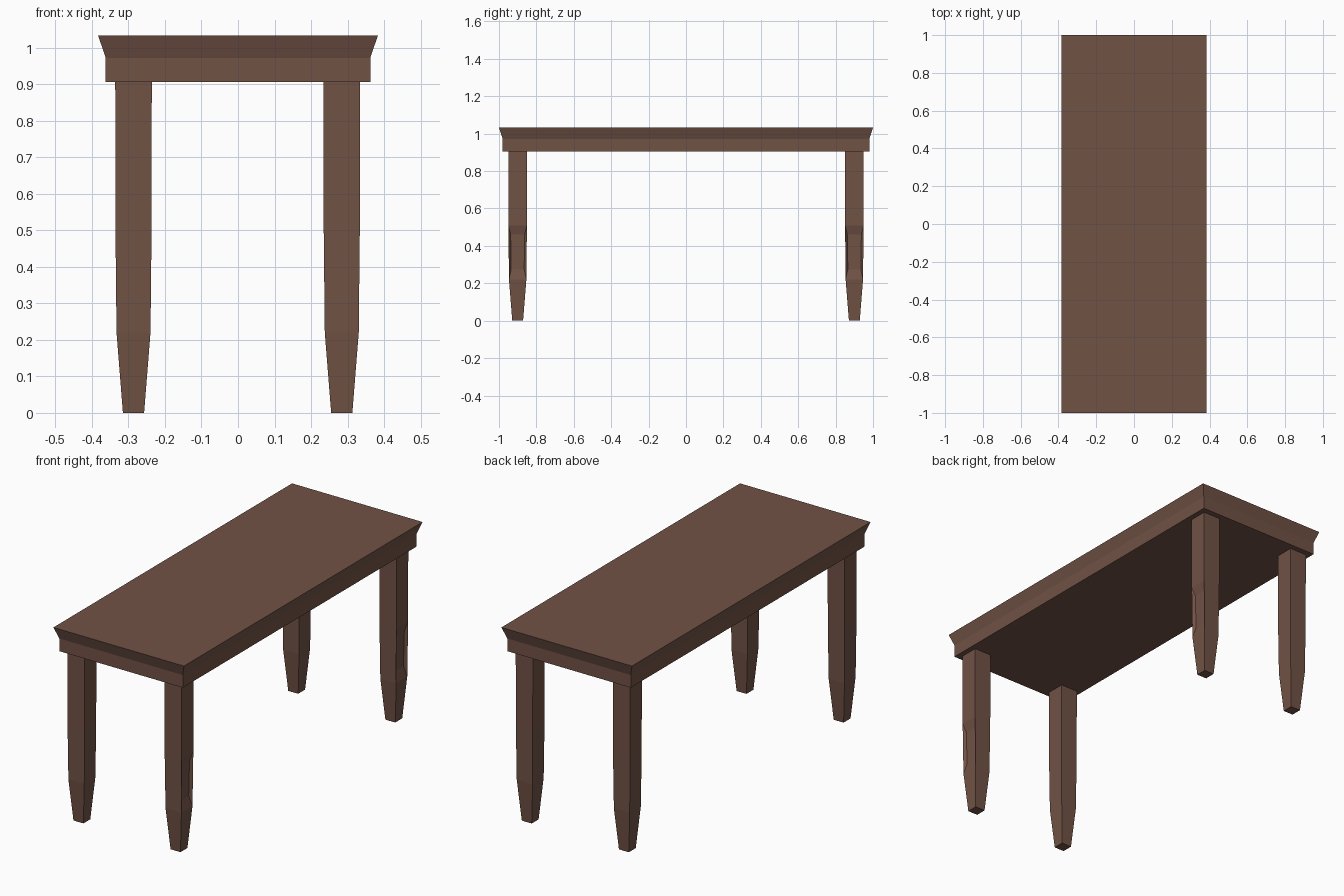
import bpy, bmesh

if "Cube" in bpy.data.objects:
    bpy.data.objects.remove(bpy.data.objects["Cube"])

wood = bpy.data.materials.new("dark_wood")
wood.diffuse_color = (0.165, 0.085, 0.06, 1)
wood.use_nodes = True
wood.node_tree.nodes["Principled BSDF"].inputs["Base Color"].default_value = wood.diffuse_color


def loft(bm, rings, cx=0, cy=0):
    """Stack rectangular rings (half_x, half_y, z) into a closed solid."""
    loops = [[bm.verts.new((cx + sx * hx, cy + sy * hy, z))
              for sx, sy in ((-1, -1), (1, -1), (1, 1), (-1, 1))]
             for hx, hy, z in rings]
    bm.faces.new(loops[0][::-1])
    bm.faces.new(loops[-1])
    sides = []
    for a, b in zip(loops, loops[1:]):
        sides.append([bm.faces.new((a[i], a[(i + 1) % 4], b[(i + 1) % 4], b[i]))
                      for i in range(4)])
    bm.normal_update()
    return sides


def finish(bm, name):
    me = bpy.data.meshes.new(name)
    bm.to_mesh(me)
    bm.free()
    me.materials.append(wood)
    bpy.context.collection.objects.link(bpy.data.objects.new(name, me))


# Table top: straight apron band flaring out to the top edge
bm = bmesh.new()
loft(bm, [(0.362, 0.98, 0.905), (0.362, 0.98, 0.972), (0.383, 1.0, 1.033)])
finish(bm, "table_top")

# Tapered legs; the right-hand pair has a sunken panel on the outer face
LEG = [(0.029, 0.029, 0), (0.0465, 0.0465, 0.22), (0.0495, 0.0495, 0.51), (0.05, 0.05, 0.905)]
for side, x in (("left", -0.286), ("right", 0.284)):
    for end, y in (("front", -0.9), ("back", 0.9)):
        bm = bmesh.new()
        sides = loft(bm, LEG, x, y)
        if side == "right":
            panel = sides[1][1]
            bmesh.ops.inset_individual(bm, faces=[panel], thickness=0.017, depth=-0.014)
            for v in panel.verts:
                v.co.z = 0.46 if v.co.z > 0.36 else 0.275
        finish(bm, f"{end}_{side}_leg")
